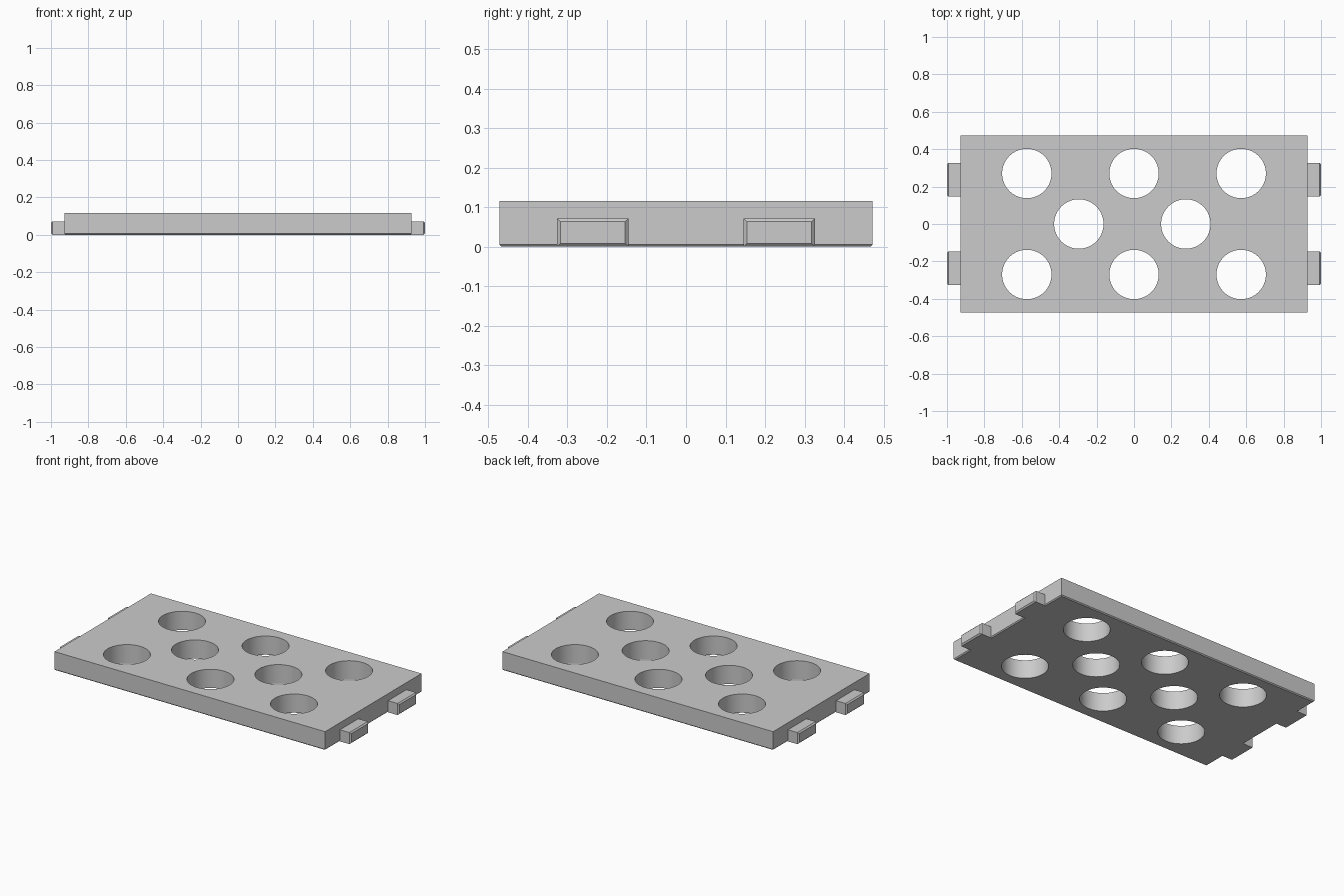
import bpy
import bmesh
import math
from mathutils import Matrix, Vector

if "Cube" in bpy.data.objects:
    bpy.data.objects.remove(bpy.data.objects["Cube"], do_unlink=True)

HALF_X, HALF_Y, HEIGHT = 0.928, 0.472, 0.116
TAB_HEIGHT, CHAMFER = 0.072, 0.008
HOLE_RADIUS = 0.132

grey = bpy.data.materials.new("light grey")
grey.use_nodes = True
colour = (0.6, 0.6, 0.6, 1)
grey.diffuse_color = colour
grey.node_tree.nodes["Principled BSDF"].inputs["Base Color"].default_value = colour


def make_object(name, bm):
    mesh = bpy.data.meshes.new(name)
    bm.to_mesh(mesh)
    bm.free()
    mesh.materials.append(grey)
    obj = bpy.data.objects.new(name, mesh)
    bpy.context.collection.objects.link(obj)
    return obj


def chamfered_box(name, low, high, size, outer_side=0):
    """Box chamfered around its base, or around its outer x face if it has one."""
    low, high = Vector(low), Vector(high)
    bm = bmesh.new()
    bmesh.ops.create_cube(bm, size=1)
    bmesh.ops.scale(bm, vec=high - low, verts=bm.verts)
    bmesh.ops.translate(bm, vec=(low + high) / 2, verts=bm.verts)
    if outer_side:
        end = high.x if outer_side > 0 else low.x
        edges = [e for e in bm.edges if all(abs(v.co.x - end) < 1e-4 for v in e.verts)]
    else:
        edges = [e for e in bm.edges if all(abs(v.co.z - low.z) < 1e-4 for v in e.verts)]
    bmesh.ops.bevel(bm, geom=edges, offset=size, segments=1, affect='EDGES')
    return make_object(name, bm)


# Main plate with a small chamfer around the underside
plate = chamfered_box("plate", (-HALF_X, -HALF_Y, 0), (HALF_X, HALF_Y, HEIGHT), 0.006)

# Round through holes: two outer rows of three, a middle row of two
centres = [(x, y) for y in (-0.27, 0.27) for x in (-0.573, 0, 0.573)]
centres += [(-0.295, 0), (0.277, 0)]
bm = bmesh.new()
for x, y in centres:
    bmesh.ops.create_cone(bm, cap_ends=True, segments=64, radius1=HOLE_RADIUS,
                          radius2=HOLE_RADIUS, depth=0.4,
                          matrix=Matrix.Translation((x, y, HEIGHT / 2)))
cutter = make_object("hole_cutter", bm)
cutter.hide_render = True

holes = plate.modifiers.new("holes", 'BOOLEAN')
holes.operation = 'DIFFERENCE'
holes.solver = 'EXACT'
holes.object = cutter
bpy.ops.object.select_all(action='DESELECT')
bpy.context.view_layer.objects.active = plate
plate.select_set(True)
bpy.ops.object.modifier_apply(modifier=holes.name)
bpy.data.objects.remove(cutter, do_unlink=True)
bpy.ops.object.shade_smooth_by_angle(angle=math.radians(30))

# Two chamfered tabs on each short end
for side, side_name in ((1, "left"), (-1, "right")):
    for y, y_name in ((-0.236, "front"), (0.236, "back")):
        x_low, x_high = sorted((side * (HALF_X - 0.01), side))
        chamfered_box(f"{side_name}_{y_name}_tab", (x_low, y - 0.09, 0),
                      (x_high, y + 0.09, TAB_HEIGHT), CHAMFER, side)
